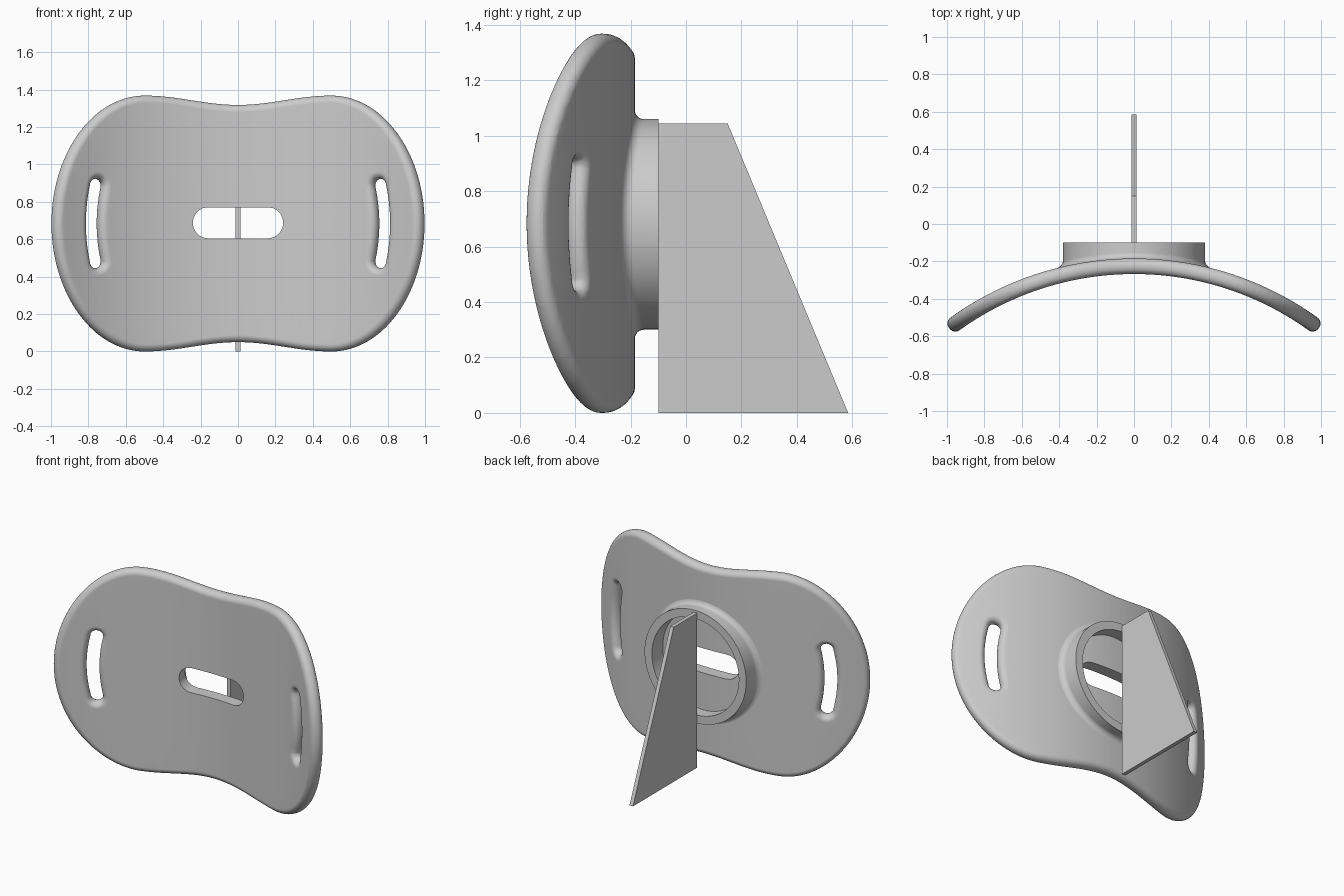
import bpy, bmesh
from math import sin, cos, asin, pi, sqrt
from mathutils import Vector

if "Cube" in bpy.data.objects:
    bpy.data.objects.remove(bpy.data.objects["Cube"])

MID, HALF, ROUND = 1.64, 0.0415, 0.038   # bend radius, half thickness, edge rounding
AXIS_Y = -1.866                          # centre line of the bend
ZC = 0.684

grey = bpy.data.materials.new("grey")
grey.use_nodes = True
grey.diffuse_color = (0.6, 0.6, 0.6, 1)
grey.node_tree.nodes["Principled BSDF"].inputs["Base Color"].default_value = (0.6, 0.6, 0.6, 1)


def finish(bm, name, smooth=True):
    bmesh.ops.recalc_face_normals(bm, faces=bm.faces[:])
    mesh = bpy.data.meshes.new(name)
    bm.to_mesh(mesh)
    bm.free()
    mesh.materials.append(grey)
    obj = bpy.data.objects.new(name, mesh)
    bpy.context.collection.objects.link(obj)
    if smooth:
        bpy.ops.object.select_all(action='DESELECT')
        obj.select_set(True)
        bpy.context.view_layer.objects.active = obj
        bpy.ops.object.shade_smooth_by_angle(angle=0.6)
        obj.modifiers.new("even_shading", 'WEIGHTED_NORMAL').keep_sharp = True
    return obj


def outline():
    """Pinched oval, counter-clockwise, measured along the bent sheet."""
    n = 28
    quarter = [(0.5 + 0.488 * cos(pi / 2 * i / n), ZC * sin(pi / 2 * i / n)) for i in range(n)]
    for i in range(13):
        x = 0.5 * (1 - i / 12)
        quarter.append((x, ZC - 0.05 * (1 + cos(pi * x / 0.5)) / 2))
    half = quarter + [(-x, z) for x, z in quarter[-2::-1]]
    full = half + [(-x, -z) for x, z in half[1:-1]]
    return [Vector((MID * asin(x / MID), z)) for x, z in full]


def slot(start, end, bow, radius):
    """Rounded slot along a bowed line, clockwise so that it is a hole."""
    a, b = Vector(start), Vector(end)
    d = (b - a).normalized()
    s = Vector((-d.y, d.x))
    n, m = 14, 10
    spine = [a.lerp(b, i / n) + Vector((bow * (1 - (2 * i / n - 1) ** 2), 0)) for i in range(n + 1)]
    loop = [p + s * radius for p in spine]
    loop += [spine[-1] + (s * cos(pi * i / m) + d * sin(pi * i / m)) * radius for i in range(1, m)]
    loop += [p - s * radius for p in reversed(spine)]
    loop += [spine[0] - (s * cos(pi * i / m) + d * sin(pi * i / m)) * radius for i in range(1, m)]
    return loop


def edge_wall(bm, loop, profile):
    """Sweep an edge profile of (inset, depth) round a loop; return its rim edges."""
    n = len(loop)
    rings = []
    for inset, depth in profile:
        ring = []
        for i, p in enumerate(loop):
            t = (loop[(i + 1) % n] - loop[i - 1]).normalized()
            q = p + Vector((-t.y, t.x)) * inset
            ring.append(bm.verts.new((q.x, depth, q.y)))
        rings.append(ring)
    for r0, r1 in zip(rings, rings[1:]):
        for i in range(n):
            j = (i + 1) % n
            bm.faces.new((r0[i], r0[j], r1[j], r1[i]))
    return [[bm.edges.get((r[i], r[(i + 1) % n])) for i in range(n)] for r in (rings[0], rings[-1])]


# Curved plate with two side slots and a centre hole
arc = [pi / 2 * i / 6 for i in range(7)]
upper = [(ROUND * (1 - sin(a)), HALF - ROUND + ROUND * cos(a)) for a in arc]
rounded = upper + [(i, -d) for i, d in reversed(upper)]
sharp = [(0, HALF), (0, -HALF)]

bm = bmesh.new()
walls = [
    edge_wall(bm, outline(), rounded),
    edge_wall(bm, slot((0.795, -0.2), (0.795, 0.2), 0.024, 0.04), rounded),
    edge_wall(bm, slot((-0.795, -0.2), (-0.795, 0.2), -0.024, 0.04), rounded),
    edge_wall(bm, slot((-0.166, 0.004), (0.166, 0.004), 0, 0.083), sharp),
]
for side in (0, 1):
    rim = [e for w in walls for e in w[side]]
    bmesh.ops.triangle_fill(bm, use_beauty=True, use_dissolve=False, edges=rim)
# Strips across the sheet so that it bends smoothly
for i in range(-26, 27):
    bmesh.ops.bisect_plane(bm, geom=bm.verts[:] + bm.edges[:] + bm.faces[:],
                           plane_co=(i * 0.04, 0, 0), plane_no=(1, 0, 0), dist=1e-5)
for v in bm.verts:
    u, t, z = v.co
    r = MID + t
    v.co = (r * sin(u / MID), AXIS_Y + r * cos(u / MID), ZC + z)
finish(bm, "curved_plate")


# Round collar on the back, blended into the plate with a fillet
def plate_back(x):
    return AXIS_Y + sqrt((MID + HALF) ** 2 - x * x)


OUTER, INNER, BACK, FILLET, SIDES = 0.38, 0.325, -0.1, 0.032, 96
bm = bmesh.new()
rows = []
for k in range(SIDES):
    c, s = cos(2 * pi * k / SIDES), sin(2 * pi * k / SIDES)
    section = [(INNER, plate_back(INNER * c) - 0.01), (INNER, BACK), (OUTER, BACK)]
    for i in range(7):
        a = pi / 2 * i / 6
        r = OUTER + FILLET * (1 - cos(a))
        section.append((r, plate_back(r * c) + FILLET * (1 - sin(a)) - 0.001 * (i == 6)))
    rows.append([bm.verts.new((r * c, y, ZC - 0.004 + r * s)) for r, y in section])
for k in range(SIDES):
    p, q = rows[k], rows[(k + 1) % SIDES]
    for i in range(len(p) - 1):
        bm.faces.new((p[i], q[i], q[i + 1], p[i + 1]))
finish(bm, "back_collar")

# Upright support fin with a sloping rear edge
bm = bmesh.new()
side = [(-0.1, 0), (0.585, 0), (0.15, 1.045), (-0.1, 1.045)]
face = bm.faces.new([bm.verts.new((-0.013, y, z)) for y, z in side])
new = bmesh.ops.extrude_face_region(bm, geom=[face])["geom"]
bmesh.ops.translate(bm, vec=(0.026, 0, 0), verts=[g for g in new if isinstance(g, bmesh.types.BMVert)])
finish(bm, "support_fin", smooth=False)
